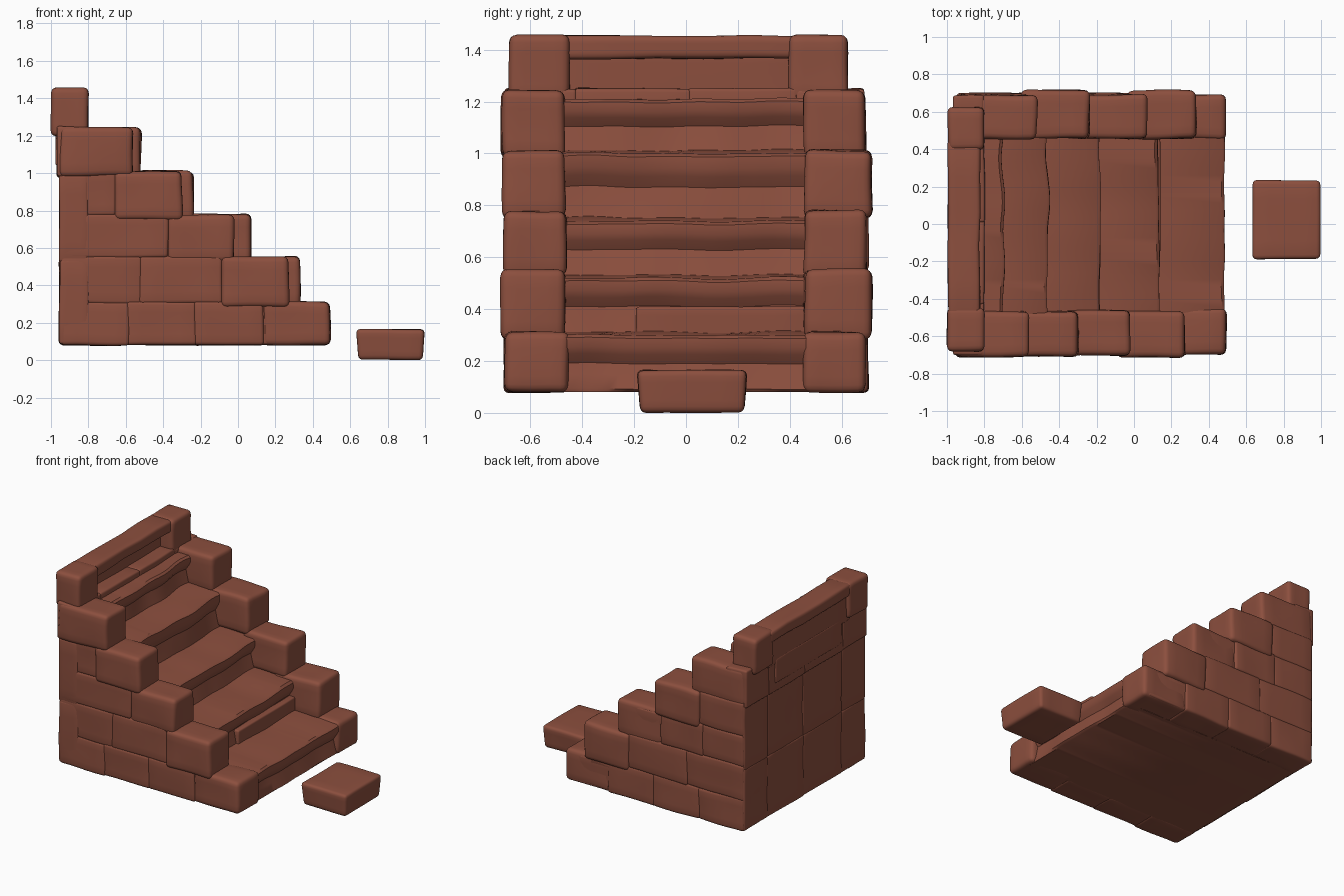
import bpy, bmesh, math
from mathutils import Vector, noise

if "Cube" in bpy.data.objects:
    bpy.data.objects.remove(bpy.data.objects["Cube"])

mat = bpy.data.materials.new("red brown stone")
mat.diffuse_color = (0.262, 0.078, 0.048, 1)
mat.use_nodes = True
mat.node_tree.nodes["Principled BSDF"].inputs["Base Color"].default_value = mat.diffuse_color
count = 0


def finish(bm, name, angle=38):
    bmesh.ops.recalc_face_normals(bm, faces=bm.faces[:])
    me = bpy.data.meshes.new(name)
    bm.to_mesh(me)
    bm.free()
    me.materials.append(mat)
    ob = bpy.data.objects.new(name, me)
    bpy.context.collection.objects.link(ob)
    bpy.context.view_layer.objects.active = ob
    ob.select_set(True)
    bpy.ops.object.shade_smooth_by_angle(angle=math.radians(angle))
    ob.select_set(False)
    return ob


def stone(name, x, y, z, r=0.028, amp=0.008, taper=0.0):
    """Rounded, slightly wavy block spanning the three (min, max) ranges."""
    global count
    count += 1
    lo, hi = Vector((x[0], y[0], z[0])), Vector((x[1], y[1], z[1]))
    mid = (lo + hi) / 2
    bm = bmesh.new()
    bmesh.ops.create_cube(bm, size=2)
    bmesh.ops.subdivide_edges(bm, edges=bm.edges[:], cuts=8, use_grid_fill=True)
    for v in bm.verts:
        p, q = Vector(), Vector()
        for a in range(3):
            i = round((v.co[a] + 1) * 4.5)
            k = min(i, 9 - i)
            half = hi[a] - mid[a]
            d = (0, 0.45 * r)[k] if k < 2 else r + (half - r) * (k - 2) / 2.5
            p[a] = lo[a] + d if i < 5 else hi[a] - d
            q[a] = min(max(p[a], lo[a] + r), hi[a] - r)
        p = q + (p - q).normalized() * r
        p += noise.noise_vector(p * 4 + Vector((count * 3.7, count, 0))) * amp
        s = 1 - taper * (hi.z - p.z) / (hi.z - lo.z)
        p.x, p.y = mid.x + (p.x - mid.x) * s, mid.y + (p.y - mid.y) * s
        v.co = p
    bm.normal_update()
    return finish(bm, name)


# Inner flight: a profile with overhanging noses, swept across the width
steps = [(0.485, 0.30), (0.13, 0.52), (-0.18, 0.74), (-0.46, 1.0), (-0.70, 1.21)]
prof = [(0.46, 0.08)]
base = 0.08
for f, t in steps:
    h = t - base
    prof += [(f - 0.012, base + 0.012), (f - 0.025, base + h * 0.3),
             (f - 0.035, base + h * 0.5), (f - 0.012, base + h * 0.66),
             (f, base + h * 0.78), (f - 0.001, t - 0.012), (f - 0.016, t)]
    base = t
prof += [(-0.935, 1.21), (-0.935, 0.08)]
bm = bmesh.new()
rings = []
for j in range(29):
    y = -0.52 + 1.04 * j / 28
    ring = []
    for x, z in prof:
        nx = nz = 0
        if x > -0.9 and z > 0.09:
            nx = noise.noise(Vector((y * 4, z * 3, 5))) * 0.018
            nz = noise.noise(Vector((y * 4, round(x * 4), 9))) * 0.009
        ring.append(bm.verts.new((x + nx, y, z + nz)))
    rings.append(ring)
n = len(prof)
for a, b in zip(rings, rings[1:]):
    for i in range(n):
        bm.faces.new((a[i], a[(i + 1) % n], b[(i + 1) % n], b[i]))
bm.faces.new(rings[0])
bm.faces.new(rings[-1][::-1])
finish(bm, "stair_flight")
stone("second_riser_block", (0.0, 0.14), (-0.19, 0.48), (0.27, 0.41), 0.012, 0.005)

# Stepped side walls: an end block on every course and bricks behind it
levels = [0.08, 0.31, 0.555, 0.78, 1.012, 1.245]
sides = {
    "near": (-1, [0.49, 0.27, -0.02, -0.30, -0.56],
             [(.45, .70), (.465, .712), (.465, .70), (.467, .71), (.467, .71)]),
    "far": (1, [0.49, 0.33, 0.07, -0.24, -0.52],
            [(.455, .69), (.455, .715), (.455, .695), (.455, .715), (.455, .69)]),
}
for side, (s, fronts, ys) in sides.items():
    for k in range(5):
        z0, z1, f = levels[k], levels[k + 1], fronts[k]
        yy = tuple(sorted((s * ys[k][0], s * ys[k][1])))
        cut = max(f - 0.36, -0.95)
        if k == 4:
            cut = -0.955
        stone(side + "_end_block", (cut, f), yy,
              (z0 - (0.03 if k else 0), z1), 0.03, 0.009)
        # backing so that the joints stay shallow
        o = 0.69 if k < 4 else 0.67
        yb = tuple(sorted((s * 0.48, s * o)))
        stone(side + "_wall_backing", (-0.945, f - 0.04), yb,
              (z0 - (0.06 if k else -0.005), z1 - 0.02), 0.012, 0.003)
        # bricks
        length = cut + 0.95
        if length > 0.1:
            m = max(1, round(length / 0.4))
            for j in range(m):
                yo = tuple(sorted((s * 0.5, s * 0.70)))
                stone(side + "_wall_brick",
                      (-0.95 + length * j / m - (0.01 if j else 0),
                       -0.95 + length * (j + 1) / m + 0.01),
                      yo, (z0 - (0.01 if k else 0), z1 + 0.005), 0.02, 0.007)

# Back wall: broad slabs with shallow joints
for z0, z1 in ((0.085, 0.535), (0.525, 0.99), (0.98, 1.25)):
    for y0, y1 in ((-0.70, -0.42), (-0.43, 0.02), (0.01, 0.43), (0.42, 0.69)):
        back = -0.955 if z1 < 1.2 else -0.968
        stone("back_slab", (back, -0.80), (y0, y1), (z0, z1), 0.014, 0.006)
stone("back_panel", (-0.975, -0.88), (-0.40, 0.36), (1.04, 1.22), 0.012, 0.004)

# Top parapet: two end blocks, a recessed panel and an overhanging beam
stone("parapet_end_near", (-1.0, -0.80), (-0.68, -0.45), (1.20, 1.457), 0.03, 0.007)
stone("parapet_end_far", (-0.995, -0.80), (0.395, 0.625), (1.20, 1.457), 0.03, 0.007)
stone("parapet_panel", (-0.975, -0.90), (-0.5, 0.45), (1.18, 1.40), 0.015, 0.005)
stone("parapet_beam", (-0.995, -0.825), (-0.5, 0.45), (1.365, 1.453), 0.022, 0.009)

# Loose block in front of the stairs
stone("loose_block", (0.632, 0.998), (-0.19, 0.235), (0.002, 0.165), 0.024, 0.004, 0.06)
